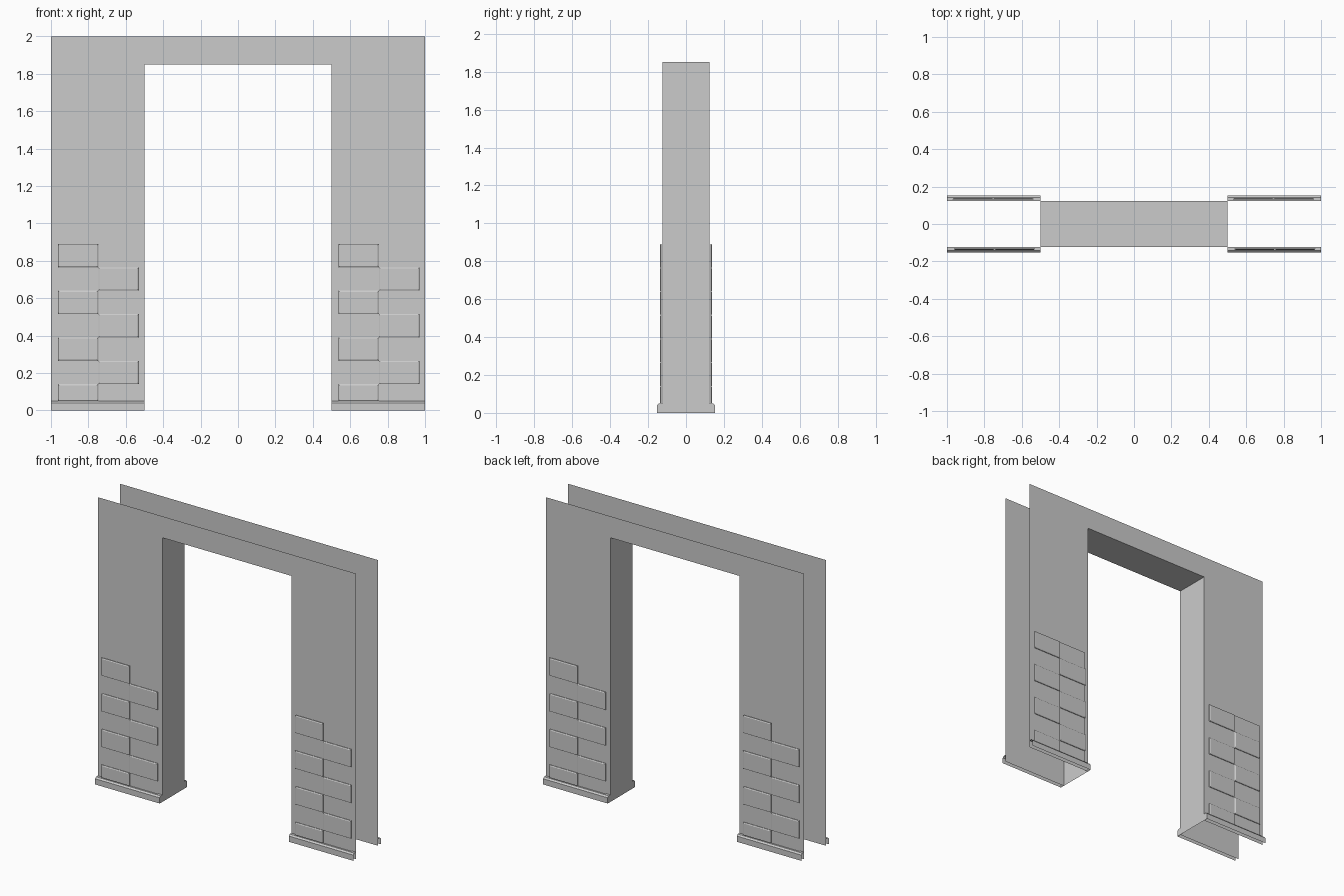
import bpy

if "Cube" in bpy.data.objects:
    bpy.data.objects.remove(bpy.data.objects["Cube"])

W = 0.123  # half thickness of the wall


def add_mesh(name, verts, faces):
    me = bpy.data.meshes.new(name)
    me.from_pydata(verts, [], faces)
    me.update()
    ob = bpy.data.objects.new(name, me)
    bpy.context.collection.objects.link(ob)
    return ob


def rotated(verts, turn):
    # half turn about z puts the same part on the back
    return [(-x, -y, z) for x, y, z in verts] if turn else verts


# Front and back wall sheets with the door opening
outline = [(-1, 0), (-.5, 0), (-.5, 1.85), (.5, 1.85), (.5, 0), (1, 0), (1, 2), (.5, 2), (-.5, 2), (-1, 2)]
quads = [(0, 1, 2, 8, 9), (2, 3, 7, 8), (3, 4, 5, 6, 7)]
for turn, side in enumerate(("front", "back")):
    add_mesh(side + "_wall", rotated([(x, -W, z) for x, z in outline], turn), quads)

# Lining of the opening: two jambs and the soffit
path = [(-.5, 0), (-.5, 1.85), (.5, 1.85), (.5, 0)]
add_mesh("opening_lining", [(x, y, z) for x, z in path for y in (-W, W)],
         [(2 * i, 2 * i + 1, 2 * i + 3, 2 * i + 2) for i in range(3)])


# Chamfered skirting strip, capped at the opening
def skirting(name, x0, x1, turn):
    prof = [(-W, .05), (-.142, .05), (-.152, .04), (-.152, 0), (-W, 0)]
    verts = [(x, y, z) for x in (x0, x1) for y, z in prof]
    faces = [(i, i + 1, i + 6, i + 5) for i in range(3)]
    cap = range(5) if abs(x0) < abs(x1) else range(5, 10)
    add_mesh(name, rotated(verts, turn), faces + [tuple(cap)])


# Thin brick face with bevelled rim
def brick(verts, faces, x0, x1, z0, z1):
    n, b = len(verts), .006
    for d, y in ((0, -.13), (0, -.134), (b, -.138)):
        verts += [(x0 + d, y, z0 + d), (x1 - d, y, z0 + d), (x1 - d, y, z1 - d), (x0 + d, y, z1 - d)]
    for r in (n, n + 4):
        faces += [(r + i, r + (i + 1) % 4, r + 4 + (i + 1) % 4, r + 4 + i) for i in range(4)]
    faces.append((n + 8, n + 9, n + 10, n + 11))


for turn, side in enumerate(("front", "back")):
    for label, x in (("left", -1), ("right", .5)):
        skirting(f"{side}_{label}_skirting", x, x + .5, turn)
        verts, faces = [], []
        c = x + .253
        for row in range(7):
            z1 = .89 - .125 * row
            z0 = max(z1 - .125, .05)
            x0, x1 = (x + .037, c) if row % 2 == 0 else (c, x + .47)
            brick(verts, faces, x0, x1, z0, z1)
            # flat bricks in the remaining places
            f0, f1 = (c, x + .47) if row % 2 == 0 else (x + .037, c)
            n = len(verts)
            verts += [(f0, -.13, z0), (f1, -.13, z0), (f1, -.13, z1), (f0, -.13, z1)]
            faces.append((n, n + 1, n + 2, n + 3))
        add_mesh(f"{side}_{label}_bricks", rotated(verts, turn), faces)
